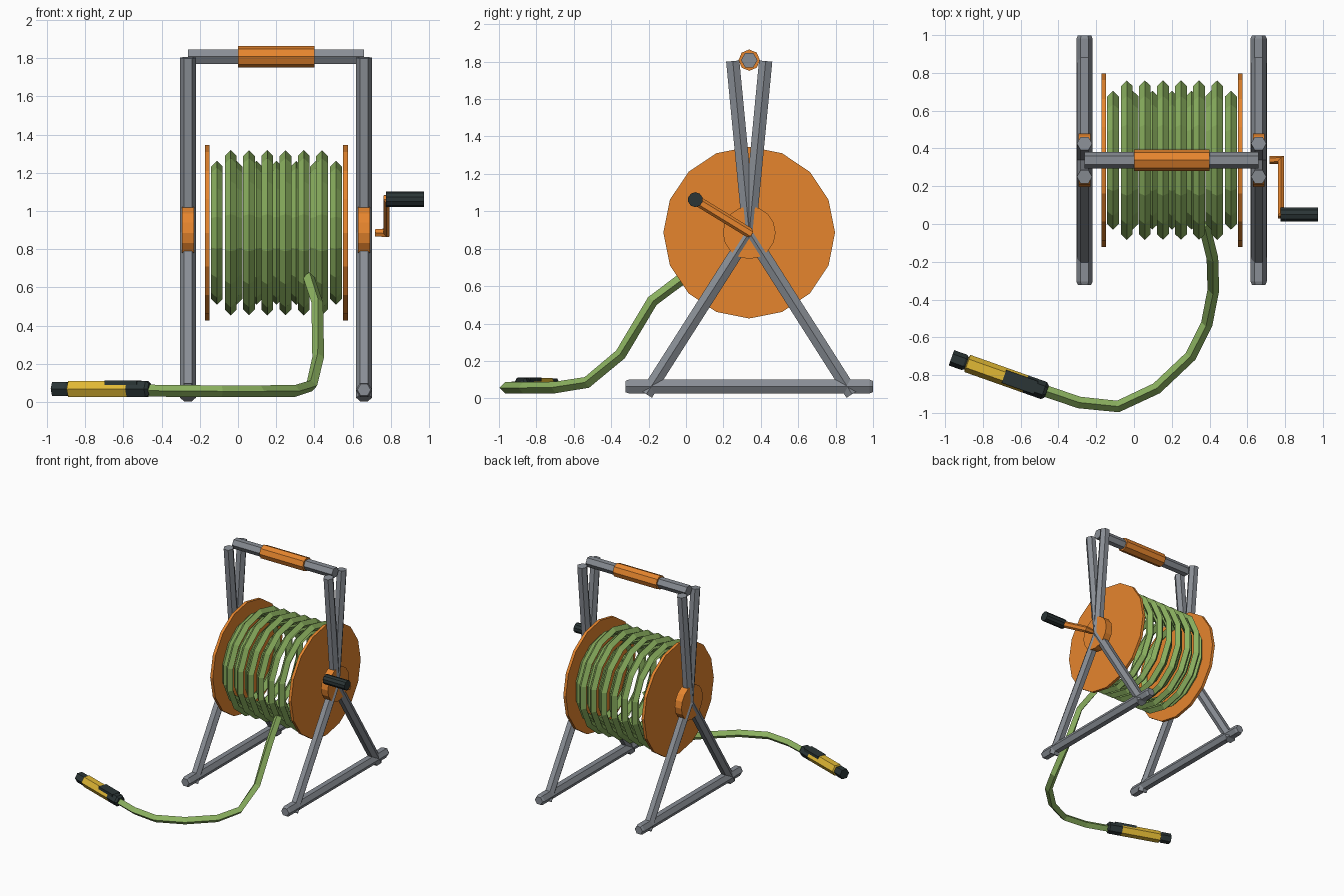
import bpy, bmesh, math
from mathutils import Vector

if "Cube" in bpy.data.objects:
    bpy.data.objects.remove(bpy.data.objects["Cube"])

X, Y, Z = Vector((1, 0, 0)), Vector((0, 1, 0)), Vector((0, 0, 1))


def material(name, rgb):
    m = bpy.data.materials.new(name)
    m.diffuse_color = (*rgb, 1)
    m.use_nodes = True
    m.node_tree.nodes["Principled BSDF"].inputs["Base Color"].default_value = m.diffuse_color
    return m


GREY = material("steel grey", (0.25, 0.27, 0.30))
ORANGE = material("orange", (0.79, 0.235, 0.027))
GREEN = material("hose green", (0.26, 0.44, 0.115))
BLACK = material("rubber black", (0.024, 0.036, 0.037))
YELLOW = material("nozzle yellow", (0.75, 0.48, 0.035))


def tube(name, pts, r, n, mat, ref, phase=0.0, closed=False, mats=None, rule=None):
    """Faceted tube along pts; r is one radius or one per point; ref fixes the roll.
    rule(segment) gives the material index when mats is set."""
    pts = [Vector(p) for p in pts]
    rs = r if isinstance(r, list) else [r] * len(pts)
    k = len(pts)
    bm = bmesh.new()
    rings = []
    for i, p in enumerate(pts):
        a = pts[i - 1] if (closed or i > 0) else p
        b = pts[(i + 1) % k] if (closed or i < k - 1) else p
        t = Vector((0, 0, 0))
        for d in (p - a, b - p):
            if d.length > 1e-6:
                t += d.normalized()
        t.normalize()
        u = (ref - t * ref.dot(t)).normalized()
        v = t.cross(u)
        rings.append([bm.verts.new(p + rs[i] * (u * math.cos(w) + v * math.sin(w)))
                      for w in (math.radians(phase) + 2 * math.pi * j / n for j in range(n))])
    segs = []
    for i in range(k if closed else k - 1):
        A, B = rings[i], rings[(i + 1) % k]
        for j in range(n):
            m = (j + 1) % n
            segs.append((i, bm.faces.new((A[j], A[m], B[m], B[j]))))
    if not closed:
        bm.faces.new(rings[0])
        bm.faces.new(rings[-1])
    bmesh.ops.recalc_face_normals(bm, faces=bm.faces)
    if rule:
        for i, f in segs:
            f.material_index = rule(i)
    me = bpy.data.meshes.new(name)
    bm.to_mesh(me)
    bm.free()
    for m in mats or [mat]:
        me.materials.append(m)
    ob = bpy.data.objects.new(name, me)
    bpy.context.collection.objects.link(ob)
    return ob


CY, CZ = 0.338, 0.886   # reel axis
R = 0.042               # frame tube radius

# Two side frames: base bar, splayed legs, narrow posts, hub
for side, x in (("left", -0.262), ("right", 0.660)):
    tube(side + "_base_bar",
         [(x, CY - 0.661, 0.063), (x, CY - 0.643, 0.063), (x, CY + 0.643, 0.063), (x, CY + 0.661, 0.063)],
         [0.035, R + 0.001, R + 0.001, 0.035], 6, GREY, X)
    for end, s in (("front", -1), ("back", 1)):
        tube(f"{side}_{end}_leg", [(x, CY, CZ), (x, CY + s * 0.55, 0.022)], R - 0.001, 6, GREY, X)
        tube(f"{side}_{end}_post", [(x, CY, CZ), (x, CY + s * 0.088, 1.803)], R - 0.001, 6, GREY, X)
    tube(side + "_hub", [(x - 0.031, CY, CZ), (x + 0.031, CY, CZ)], 0.141, 16, ORANGE, Z)

# Carrying handle with grip
tube("handle_bar", [(-0.262, CY, 1.808), (0.660, CY, 1.808)], 0.044, 6, GREY, Y)
tube("handle_grip", [(0, CY, 1.808), (0.4, CY, 1.808)], 0.057, 8, ORANGE, Z)

# Reel flanges
for side, x in (("left", -0.160), ("right", 0.563)):
    tube(side + "_flange", [(x - 0.012, CY, CZ), (x + 0.012, CY, CZ)], 0.459, 16, ORANGE, Z)


# Wound hose: an inner and an outer layer of coils, hollow in the middle
def coil(name, x, radius):
    ring = [(x, CY + radius * math.sin(2 * math.pi * i / 14), CZ + radius * math.cos(2 * math.pi * i / 14))
            for i in range(14)]
    tube(name, ring, 0.031, 4, GREEN, X, closed=True)


for i in range(7):
    coil(f"inner_coil_{i}", -0.111 + 0.104 * i, 0.346)
for i in range(6):
    coil(f"outer_coil_{i}", -0.038 + 0.0956 * i, 0.402)

# Loose hose running to the ground
tube("loose_hose",
     [(0.37, 0.0, 0.655), (0.415, -0.18, 0.52), (0.42, -0.35, 0.235), (0.385, -0.53, 0.085),
      (0.30, -0.70, 0.058), (0.12, -0.87, 0.056), (-0.085, -0.966, 0.056),
      (-0.29, -0.945, 0.057), (-0.49, -0.877, 0.06)], 0.031, 4, GREEN, Z)

# Spray nozzle: black collar, yellow body, black tip
o, d = Vector((-0.462, -0.887, 0.068)), Vector((-0.943, 0.334, 0))
prof = [(0, 0.034), (0.016, 0.048), (0.12, 0.048), (0.445, 0.048),
        (0.450, 0.034), (0.462, 0.043), (0.535, 0.043)]
tube("spray_nozzle", [o + d * s for s, _ in prof], [r for _, r in prof], 6, None, Z, 30,
     mats=[BLACK, YELLOW], rule=lambda i: int(i in (2, 3)))

# Black lever along the top of the nozzle
bpy.ops.mesh.primitive_cube_add(size=1, location=o + d * 0.15 + Z * 0.032,
                                rotation=(0, 0, math.atan2(d.y, d.x)))
lever = bpy.context.object
lever.name = "nozzle_lever"
lever.scale = (0.18, 0.072, 0.023)
lever.data.materials.append(BLACK)

# Crank arm and grip
arm = Vector((0, -0.288, 0.176))
hub = Vector((0.778, CY, CZ))
tube("crank_arm", [hub - X * 0.06, hub, hub + arm, hub + arm + X * 0.03],
     [0.021, 0.027, 0.027, 0.021], 6, ORANGE, X.cross(arm).normalized())
tube("crank_grip", [hub + arm - X * 0.003, hub + arm + X * 0.197], 0.040, 10, BLACK, Z)
